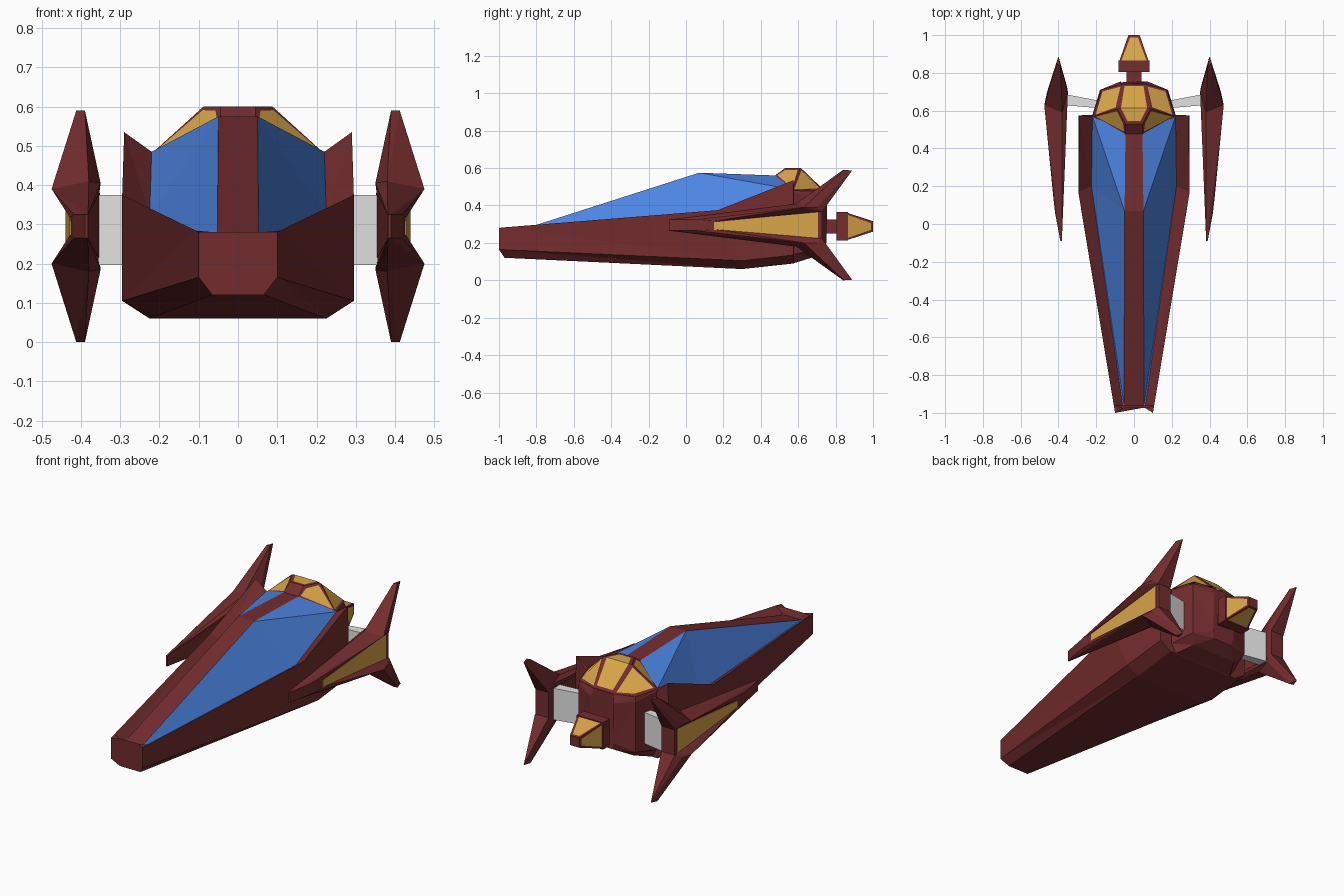
import bpy, bmesh
from mathutils import Vector

if "Cube" in bpy.data.objects:
    bpy.data.objects.remove(bpy.data.objects["Cube"])


def mat(name, col):
    m = bpy.data.materials.new(name)
    m.diffuse_color = (*col, 1)
    m.use_nodes = True
    m.node_tree.nodes["Principled BSDF"].inputs["Base Color"].default_value = m.diffuse_color
    return m


RED = mat("dark red", (0.175, 0.026, 0.028))
BLUE = mat("canopy blue", (0.072, 0.23, 0.76))
GOLD = mat("gold", (0.69, 0.38, 0.065))
GREY = mat("light grey", (0.76, 0.76, 0.76))


def finish(bm, name, *mats):
    bmesh.ops.recalc_face_normals(bm, faces=bm.faces)
    me = bpy.data.meshes.new(name)
    bm.to_mesh(me)
    bm.free()
    for m in mats:
        me.materials.append(m)
    ob = bpy.data.objects.new(name, me)
    bpy.context.collection.objects.link(ob)
    return ob


def hull(name, pts, m):
    bm = bmesh.new()
    for p in pts:
        bm.verts.new(p)
    bmesh.ops.convex_hull(bm, input=bm.verts)
    junk = [v for v in bm.verts if not v.link_faces]
    bmesh.ops.delete(bm, geom=junk, context='VERTS')
    return finish(bm, name, m)


def box(name, x, y0, y1, z0, z1, m):
    return hull(name, [(sx * x, y, z) for sx in (-1, 1) for y in (y0, y1) for z in (z0, z1)], m)


# Fuselage: half sections (canopy ridge, canopy edge, shoulder, lower side, keel)
sections = [
    [(.055, -.975, .28), (.06, -.975, .28), (.10, -1, .28), (.10, -1, .165), (.065, -.97, .12)],
    [(.053, -.96, .245), (.06, -.96, .245), (.107, -.96, .284), (.107, -.96, .163), (.07, -.94, .119)],
    [(.05, .07, .575), (.225, .20, .325), (.295, .17, .375), (.295, .30, .105), (.225, .30, .06)],
    [(.045, .49, .56), (.22, .57, .485), (.29, .575, .535), (.295, .575, .135), (.225, .575, .09)],
    [(.045, .50, .55), (.215, .578, .48), (.22, .578, .47), (.22, .578, .14), (.19, .578, .092)],
    [(.04, .70, .485), (.175, .705, .475), (.18, .71, .45), (.18, .71, .165), (.14, .67, .12)],
    [(.04, .738, .475), (.065, .738, .475), (.07, .755, .43), (.07, .75, .20), (.06, .74, .16)],
]
bm = bmesh.new()
rings = []
for s in sections:
    full = s + [(-x, y, z) for x, y, z in reversed(s)]
    rings.append([bm.verts.new(p) for p in full])
for k in range(len(rings) - 1):
    for j in range(10):
        n = (j + 1) % 10
        a, b, c, d = rings[k][j], rings[k][n], rings[k + 1][n], rings[k + 1][j]
        tris = ((a, b, c), (a, c, d)) if j < 5 else ((a, b, d), (b, c, d))
        for t in tris:
            f = bm.faces.new(t)
            f.material_index = int(j in (0, 8) and k in (1, 2))
bm.faces.new(rings[0])
bm.faces.new(rings[-1])
finish(bm, "fuselage", RED, BLUE)

# Rear dome with inset gold panes
half = [(.045, .53, .60), (.088, .61, .60), (.045, .475, .56), (.215, .57, .485), (.175, .71, .48), (.063, .74, .48)]
bm = bmesh.new()
R = [bm.verts.new(p) for p in half]
L = [bm.verts.new((-x, y, z)) for x, y, z in half]
centre = [bm.faces.new((R[0], R[1], L[1], L[0])), bm.faces.new((R[1], R[5], L[5], L[1]))]
bm.faces.new((R[0], L[0], L[2], R[2]))
sides = []
for V in (R, L):
    sides.append(bm.faces.new((V[1], V[3], V[4], V[5])))
    sides.append(bm.faces.new((V[0], V[2], V[3], V[1])))
bmesh.ops.recalc_face_normals(bm, faces=bm.faces)
bmesh.ops.inset_region(bm, faces=centre, thickness=.019, use_boundary=True)
bmesh.ops.inset_individual(bm, faces=sides, thickness=.016)
for f in centre + sides:
    f.material_index = 1
finish(bm, "rear_dome", RED, GOLD)

# Tail thruster: neck, collar, tapered nozzle with gold panels
box("thruster_neck", .04, .73, .82, .25, .325, RED)
box("thruster_collar", .083, .805, .865, .212, .365, RED)
bm = bmesh.new()
bmesh.ops.create_cube(bm, size=1)
for v in bm.verts:
    back = v.co.y > 0
    w, h = (.03, .028) if back else (.08, .075)
    v.co = Vector(((w if v.co.x > 0 else -w), 1.0 if back else .855, .288 + (h if v.co.z > 0 else -h)))
bm.normal_update()
panes = [f for f in bm.faces if abs(f.normal.y) < .8]
bmesh.ops.inset_individual(bm, faces=panes, thickness=.016)
for f in panes:
    f.material_index = 1
finish(bm, "thruster_nozzle", RED, GOLD)

# Side wings, half above the wing's mid height: rail, swept tip, core; plus gold plate and strut
ZC = .295
corner = [(.475, .63, .095), (.38, .59, .115), (.35, .70, .11), (.355, .728, .072),
          (.44, .728, .072), (.46, .70, .095)]
rail = corner + [(.382, -.09, .03), (.39, -.09, .026), (.418, .06, .03), (.428, .15, .022),
                 (.44, .70, .072), (.385, .15, .03)]
tip = corner + [(.39, .84, .295), (.412, .845, .295), (.40, .888, .292)]
core = [(.382, -.09, .03), (.39, -.09, .03), (.418, .06, .03), (.426, .15, .03), (.436, .728, .085),
        (.383, .58, .085), (.352, .70, .085), (.355, .728, .085)]
plate = [(.42, .15, .02), (.429, .15, .02), (.432, .705, .075), (.439, .705, .075)]
strut = [(.17, .612), (.17, .65), (.38, .63), (.38, .69)]
for side, s in (("right", 1), ("left", -1)):
    for lvl, u in (("upper", 1), ("lower", -1)):
        for part, pts in (("rail", rail), ("tip", tip)):
            hull(f"{side}_{lvl}_wing_{part}", [(s * x, y, ZC + u * z) for x, y, z in pts], RED)
    both = (1, -1)
    hull(f"{side}_wing_core", [(s * x, y, ZC + u * z) for u in both for x, y, z in core], RED)
    hull(f"{side}_wing_panel", [(s * x, y, ZC - .005 + u * z) for u in both for x, y, z in plate], GOLD)
    hull(f"{side}_strut", [(s * x, y, z) for x, y in strut for z in (.197, .375)], GREY)
